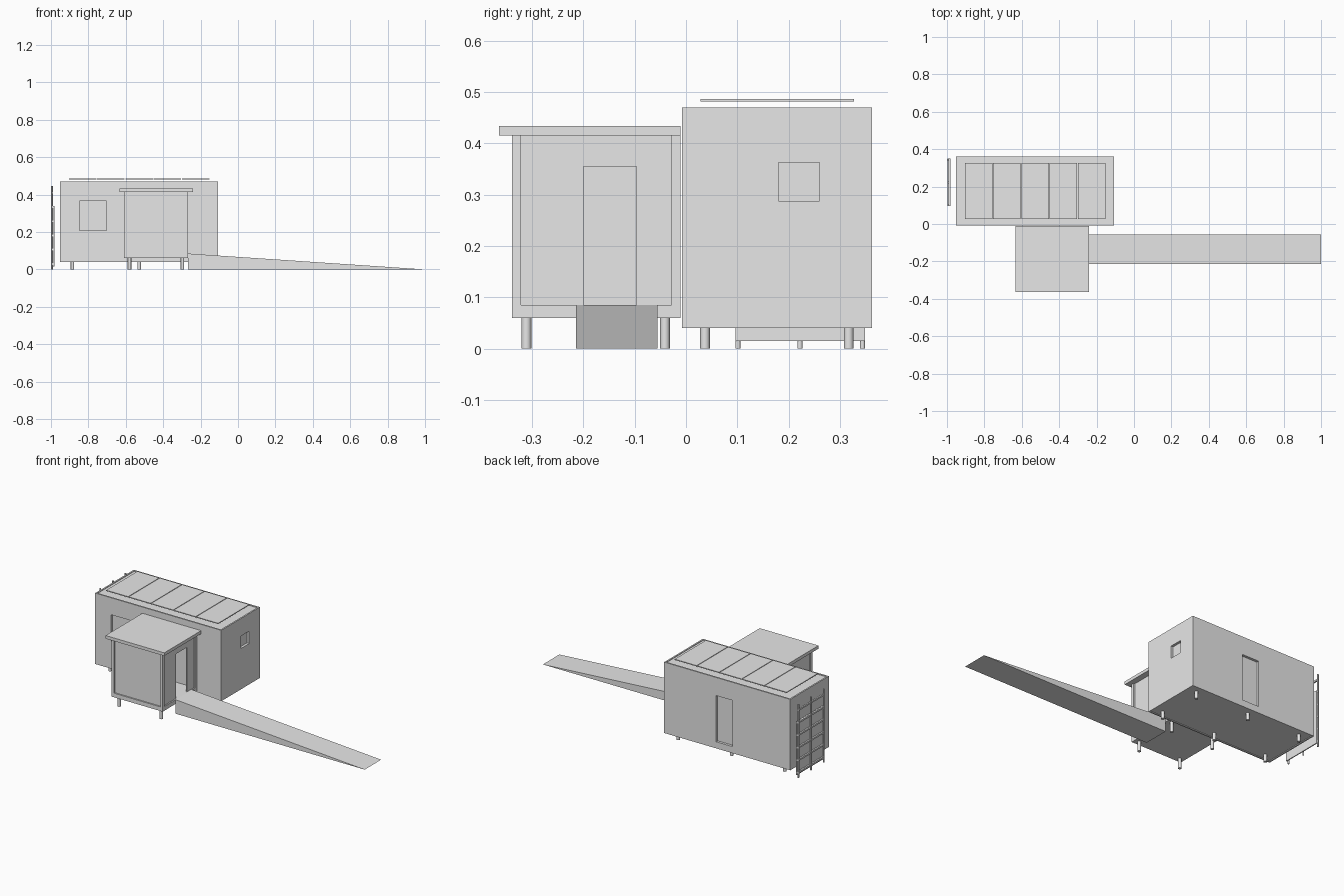
import bpy
import bmesh
from mathutils import Vector

if "Cube" in bpy.data.objects:
    bpy.data.objects.remove(bpy.data.objects["Cube"], do_unlink=True)

grey = bpy.data.materials.new("plain_grey")
grey.use_nodes = True
GREY = (0.8, 0.8, 0.8, 1)
grey.diffuse_color = GREY
grey.node_tree.nodes["Principled BSDF"].inputs["Base Color"].default_value = GREY


def finish(name, bm):
    bmesh.ops.recalc_face_normals(bm, faces=bm.faces)
    mesh = bpy.data.meshes.new(name)
    bm.to_mesh(mesh)
    bm.free()
    mesh.materials.append(grey)
    ob = bpy.data.objects.new(name, mesh)
    bpy.context.collection.objects.link(ob)
    return ob


def box(name, x, y, z):
    """Box from (low, high) pairs on each axis."""
    bm = bmesh.new()
    bmesh.ops.create_cube(bm, size=1)
    for v in bm.verts:
        v.co = Vector([lo + (c + 0.5) * (hi - lo) for c, (lo, hi) in zip(v.co, (x, y, z))])
    return finish(name, bm)


def post(name, x, y, z, radius):
    """Round upright post."""
    bm = bmesh.new()
    bmesh.ops.create_cone(bm, cap_ends=True, segments=12, radius1=radius,
                          radius2=radius, depth=z[1] - z[0])
    bmesh.ops.translate(bm, verts=bm.verts, vec=(x, y, (z[0] + z[1]) / 2))
    for f in bm.faces:
        f.smooth = len(f.verts) == 4
    for e in bm.edges:
        e.smooth = all(f.smooth for f in e.link_faces)
    return finish(name, bm)


def carve(ob, cutters):
    """Cut the given boxes out of an object."""
    for c in cutters:
        c.hide_render = True
        mod = ob.modifiers.new("cut", "BOOLEAN")
        mod.operation = "DIFFERENCE"
        mod.solver = "EXACT"
        mod.object = c
    bpy.context.view_layer.update()
    deps = bpy.context.evaluated_depsgraph_get()
    mesh = bpy.data.meshes.new_from_object(ob.evaluated_get(deps))
    ob.modifiers.clear()
    ob.data = mesh
    for c in cutters:
        bpy.data.objects.remove(c, do_unlink=True)


# Main cabin: roof and floor recessed behind the wall edges
X0, X1, Y0, Y1, Z0, Z1 = -0.953, -0.107, -0.008, 0.362, 0.04, 0.47
RIM, DIP, DEEP = 0.009, 0.004, 0.015
cabin = box("cabin", (X0, X1), (Y0, Y1), (Z0, Z1))
inner_x, inner_y = (X0 + RIM, X1 - RIM), (Y0 + RIM, Y1 - RIM)
carve(cabin, [
    box("cut_roof", inner_x, inner_y, (Z1 - DIP, Z1 + DIP)),
    box("cut_floor", inner_x, inner_y, (Z0 - DIP, Z0 + DIP)),
    box("cut_front_window", (-0.847, -0.703), (Y0 - DEEP, Y0 + DEEP), (0.207, 0.367)),
    box("cut_side_window", (X1 - DEEP, X1 + DEEP), (0.18, 0.26), (0.288, 0.363)),
    box("cut_back_door", (-0.567, -0.455), (Y1 - DEEP, Y1 + DEEP), (0.08, 0.36)),
])

# Roof panels
PITCH = 0.151
for i in range(5):
    left = -0.904 + i * PITCH
    box(f"roof_panel_{i + 1}", (left, left + PITCH - 0.004), (0.028, 0.327), (0.482, 0.487))

# Cabin legs
for i, x in enumerate((-0.885, -0.528, -0.17)):
    for side, y in (("front", 0.037), ("back", 0.317)):
        post(f"cabin_{side}_leg_{i + 1}", x, y, (0, Z0 + 0.006), 0.0095)

# Entrance room: floor, corner posts, inset walls, roof
AX0, AX1, AY0, AY1, FLOOR, TOP = -0.61, -0.268, -0.339, -0.011, 0.085, 0.415
PX, PY, INSET, THICK = 0.015, 0.017, 0.008, 0.007
box("entrance_floor", (AX0, AX1), (AY0, AY1), (0.06, FLOOR))
box("entrance_roof", (-0.634, -0.24), (-0.364, AY1), (TOP, 0.434))
for side, x in (("right", AX0), ("left", AX1 - PX)):
    for end, y in (("front", AY0), ("back", AY1 - PY)):
        box(f"entrance_{end}_{side}_post", (x, x + PX), (y, y + PY), (FLOOR, TOP))
span_x, span_y, rise = (AX0 + PX, AX1 - PX), (AY0 + PY, AY1 - PY), (FLOOR, TOP)
box("entrance_front_wall", span_x, (AY0 + INSET, AY0 + INSET + THICK), rise)
box("entrance_back_wall", span_x, (AY1 - INSET - THICK, AY1 - INSET), rise)
box("entrance_right_wall", (AX0 + INSET, AX0 + INSET + THICK), span_y, rise)

# Doorway side, with an open doorway
door_x = (AX1 - INSET - THICK, AX1 - INSET)
DOOR0, DOOR1, HEAD = -0.2, -0.096, 0.355
box("doorway_front_wall", door_x, (span_y[0], DOOR0), rise)
box("doorway_back_wall", door_x, (DOOR1, span_y[1]), rise)
box("doorway_lintel", door_x, (DOOR0, DOOR1), (HEAD, TOP))

# Entrance legs
for side, x in (("right", -0.58), ("left", -0.297)):
    for end, y in (("front", -0.311), ("back", -0.041)):
        post(f"entrance_{end}_{side}_leg", x, y, (0, 0.06), 0.0095)

# Long access ramp
bm = bmesh.new()
profile = [bm.verts.new((x, -0.214, z)) for x, z in ((AX1, 0), (1, 0), (AX1, FLOOR))]
face = bm.faces.new(profile)
moved = bmesh.ops.extrude_face_region(bm, geom=[face])["geom"]
bmesh.ops.translate(bm, vec=(0, 0.158, 0),
                    verts=[g for g in moved if isinstance(g, bmesh.types.BMVert)])
finish("ramp", bm)

# Trellis: round posts, cross rails and backing board
for i, y in enumerate((0.101, 0.222, 0.344)):
    post(f"trellis_post_{i + 1}", -0.995, y, (0, 0.445), 0.005)
for i in range(6):
    z = 0.03 + i * 0.076
    box(f"trellis_rail_{i + 1}", (-0.997, -0.988), (0.096, 0.349), (z - 0.005, z + 0.005))
box("trellis_board", (-0.988, -0.982), (0.096, 0.349), (0.015, 0.34))
